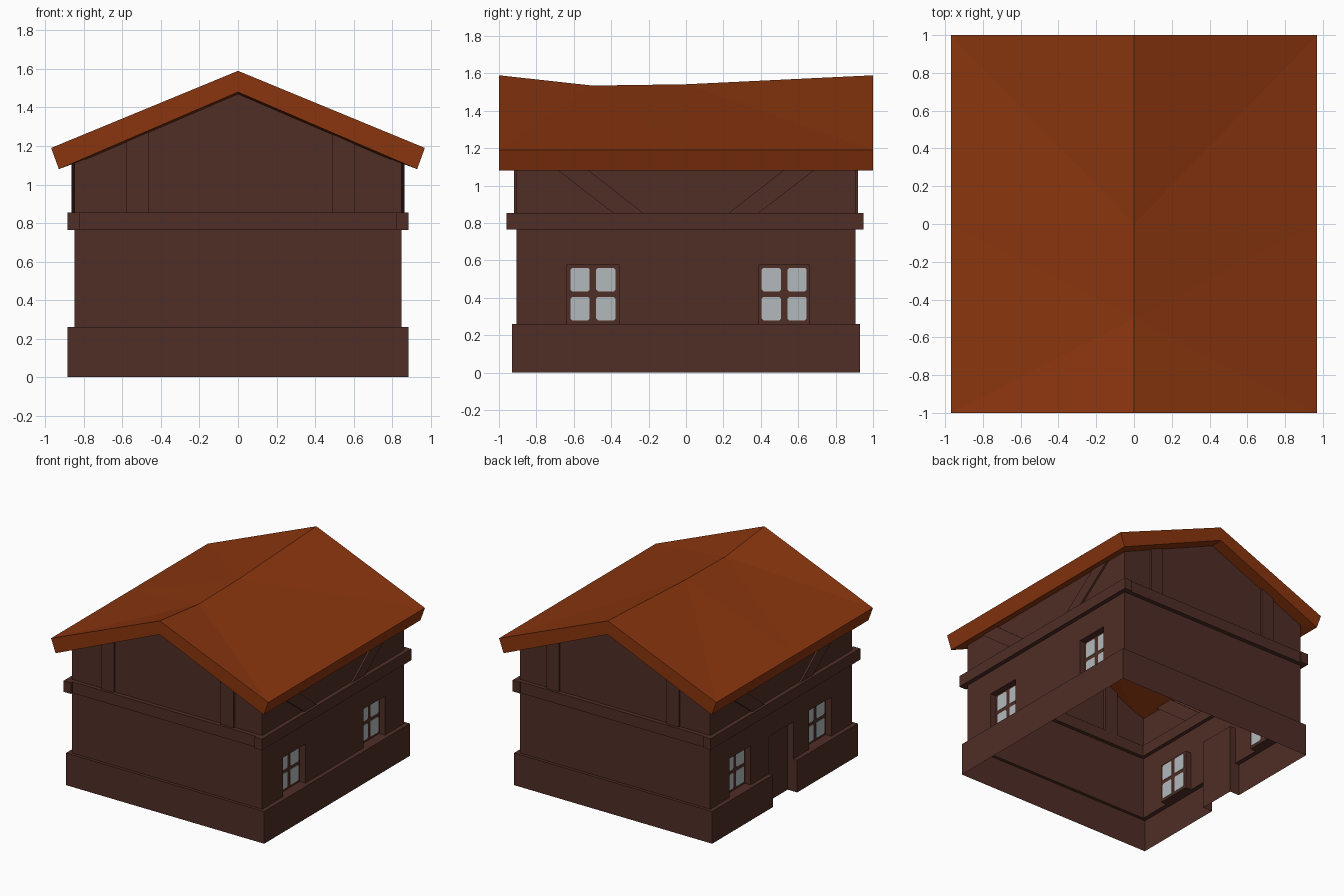
import bpy, bmesh
from mathutils import Vector

if "Cube" in bpy.data.objects:
    bpy.data.objects.remove(bpy.data.objects["Cube"])


def material(name, rgb):
    m = bpy.data.materials.new(name)
    m.diffuse_color = (*rgb, 1)
    m.use_nodes = True
    m.node_tree.nodes["Principled BSDF"].inputs["Base Color"].default_value = m.diffuse_color
    return m


WOOD = material("dark brown timber", (0.080, 0.027, 0.019))
TILE = material("rust orange roof", (0.255, 0.036, 0.0045))
GLASS = material("pale grey glass", (0.45, 0.49, 0.50))


def finish(name, bm, mat, outward=None):
    bmesh.ops.remove_doubles(bm, verts=bm.verts, dist=1e-5)
    bmesh.ops.recalc_face_normals(bm, faces=bm.faces)
    if outward:
        bm.normal_update()
        total = sum((f.normal * f.calc_area() for f in bm.faces), Vector())
        if total.dot(Vector(outward)) < 0:
            bmesh.ops.reverse_faces(bm, faces=bm.faces)
    me = bpy.data.meshes.new(name)
    bm.to_mesh(me)
    bm.free()
    me.materials.append(mat)
    ob = bpy.data.objects.new(name, me)
    bpy.context.collection.objects.link(ob)
    return ob


def face(bm, pts):
    return bm.faces.new([bm.verts.new(p) for p in pts])


def prism(name, pts, axis, a, b, mat):
    """Extrude a 2D outline (u, z) along axis x or y from a to b."""
    place = (lambda u, z, d: (d, u, z)) if axis == "x" else (lambda u, z, d: (u, d, z))
    bm = bmesh.new()
    f = face(bm, [place(u, z, a) for u, z in pts])
    ext = bmesh.ops.extrude_face_region(bm, geom=[f])["geom"]
    bmesh.ops.translate(bm, vec=place(0, 0, b - a),
                        verts=[v for v in ext if isinstance(v, bmesh.types.BMVert)])
    if f.is_valid and not any(len(e.link_faces) < 2 for e in bm.edges):
        pass
    else:
        face(bm, [place(u, z, a) for u, z in pts])
    return finish(name, bm, mat)


def rect(u0, u1, z0, z1):
    return [(u0, z0), (u1, z0), (u1, z1), (u0, z1)]


def relief(name, us, zs, depth, wall, place, outward):
    """Stepped wall sheet: one face per cell plus returns where depth changes."""
    bm = bmesh.new()

    def d(i, j):
        v = depth((us[i] + us[i + 1]) / 2, (zs[j] + zs[j + 1]) / 2)
        return v, (wall if v is None else v)

    for i in range(len(us) - 1):
        for j in range(len(zs) - 1):
            v, w = d(i, j)
            if v is not None:
                face(bm, [place(u, z, v) for u, z in rect(us[i], us[i + 1], zs[j], zs[j + 1])])
            if i + 2 < len(us):
                n = d(i + 1, j)[1]
                if n != w:
                    u = us[i + 1]
                    face(bm, [place(u, zs[j], w), place(u, zs[j], n),
                              place(u, zs[j + 1], n), place(u, zs[j + 1], w)])
            if j + 2 < len(zs):
                n = d(i, j + 1)[1]
                if n != w:
                    z = zs[j + 1]
                    face(bm, [place(us[i], z, w), place(us[i + 1], z, w),
                              place(us[i + 1], z, n), place(us[i], z, n)])
    return finish(name, bm, WOOD, outward)


BASE_X, BASE_Y, WALL_X, WALL_Y, RECESS = 0.885, 0.93, 0.85, 0.905, 0.80
BASE_H, BELT0, BELT1, WIN_TOP, DOOR_TOP, DOOR_W = 0.26, 0.765, 0.855, 0.575, 0.56, 0.155
WINDOWS = ((-0.64, -0.355), (0.39, 0.66))
LEVELS = (0, BASE_H, DOOR_TOP, WIN_TOP, 1.12)

# side walls with window recesses, door recess on the left only
for s, side in ((1, "right"), (-1, "left")):
    def side_depth(y, z):
        if s < 0 and abs(y) < DOOR_W and z < DOOR_TOP:
            return RECESS
        if z < BASE_H:
            return BASE_X
        if abs(y) > WALL_Y:
            return None
        if z < WIN_TOP and any(a < y < b for a, b in WINDOWS):
            return RECESS
        return WALL_X

    ys = (-BASE_Y, -WALL_Y, *WINDOWS[0], -DOOR_W, DOOR_W, *WINDOWS[1], WALL_Y, BASE_Y)
    relief(side + "_wall", ys, LEVELS, side_depth, WALL_X,
           lambda y, z, d: (s * d, y, z), (s, 0, 0))

    # window panes with clipped corners
    for a, b in WINDOWS:
        c = (a + b) / 2
        for u0, u1 in ((c - 0.12, c - 0.0175), (c + 0.0175, c + 0.12)):
            for z0, z1 in ((0.28, 0.405), (0.435, 0.56)):
                k = 0.009
                outline = [(u0 + k, z0), (u1 - k, z0), (u1, z0 + k), (u1, z1 - k),
                           (u1 - k, z1), (u0 + k, z1), (u0, z1 - k), (u0, z0 + k)]
                prism(side + "_pane", outline, "x", s * (RECESS - 0.004),
                      s * (RECESS + 0.004), GLASS)

    # belt beam and slanted braces
    prism(side + "_belt_beam", rect(-0.96, 0.95, BELT0, BELT1), "x", s * 0.82, s * 0.885, WOOD)
    for m in (-1, 1):
        brace = [(m * 0.39, BELT1), (m * 0.23, BELT1), (m * 0.57, 1.12), (m * 0.735, 1.12)]
        prism(side + "_brace", brace, "x", s * 0.83, s * 0.865, WOOD)

# front and back walls, gables, beams and posts
for s, side in ((-1, "front"), (1, "back")):
    def end_depth(x, z):
        if z < BASE_H:
            return BASE_Y
        return WALL_Y if abs(x) < WALL_X else None

    place = lambda x, z, d: (x, s * d, z)
    relief(side + "_wall", (-BASE_X, -WALL_X, WALL_X, BASE_X), (0, BASE_H, BELT1),
           end_depth, WALL_Y, place, (0, s, 0))
    bm = bmesh.new()
    face(bm, [place(x, z, WALL_Y) for x, z in
              ((-WALL_X, BELT1), (WALL_X, BELT1), (WALL_X, 1.12), (0, 1.475), (-WALL_X, 1.12))])
    finish(side + "_gable", bm, WOOD, (0, s, 0))
    prism(side + "_belt_beam", rect(-0.85, 0.85, BELT0, BELT1), "y", s * 0.875, s * 0.94, WOOD)
    for x0, x1 in ((-0.58, -0.465), (0.49, 0.605)):
        prism(side + "_post", rect(x0, x1, BELT1, 1.275), "y", s * 0.88, s * 0.92, WOOD)

# roof slab with a sagging ridge
bm = bmesh.new()
rings = []
for y, sag in ((-1, 0), (-0.5, 0.055), (0, 0.048), (1, 0)):
    section = ((0, 1.59 - sag), (0.97, 1.19), (0.93, 1.08),
               (0, 1.48 - sag), (-0.93, 1.08), (-0.97, 1.19))
    rings.append([bm.verts.new((x, y, z)) for x, z in section])
for r, q in zip(rings, rings[1:]):
    for i in range(6):
        k = (i + 1) % 6
        bm.faces.new((r[i], r[k], q[k], q[i]))
for r in (rings[0], rings[-1]):
    bm.faces.new((r[0], r[1], r[2], r[3]))
    bm.faces.new((r[0], r[3], r[4], r[5]))
bmesh.ops.triangulate(bm, faces=bm.faces)
finish("roof", bm, TILE)
